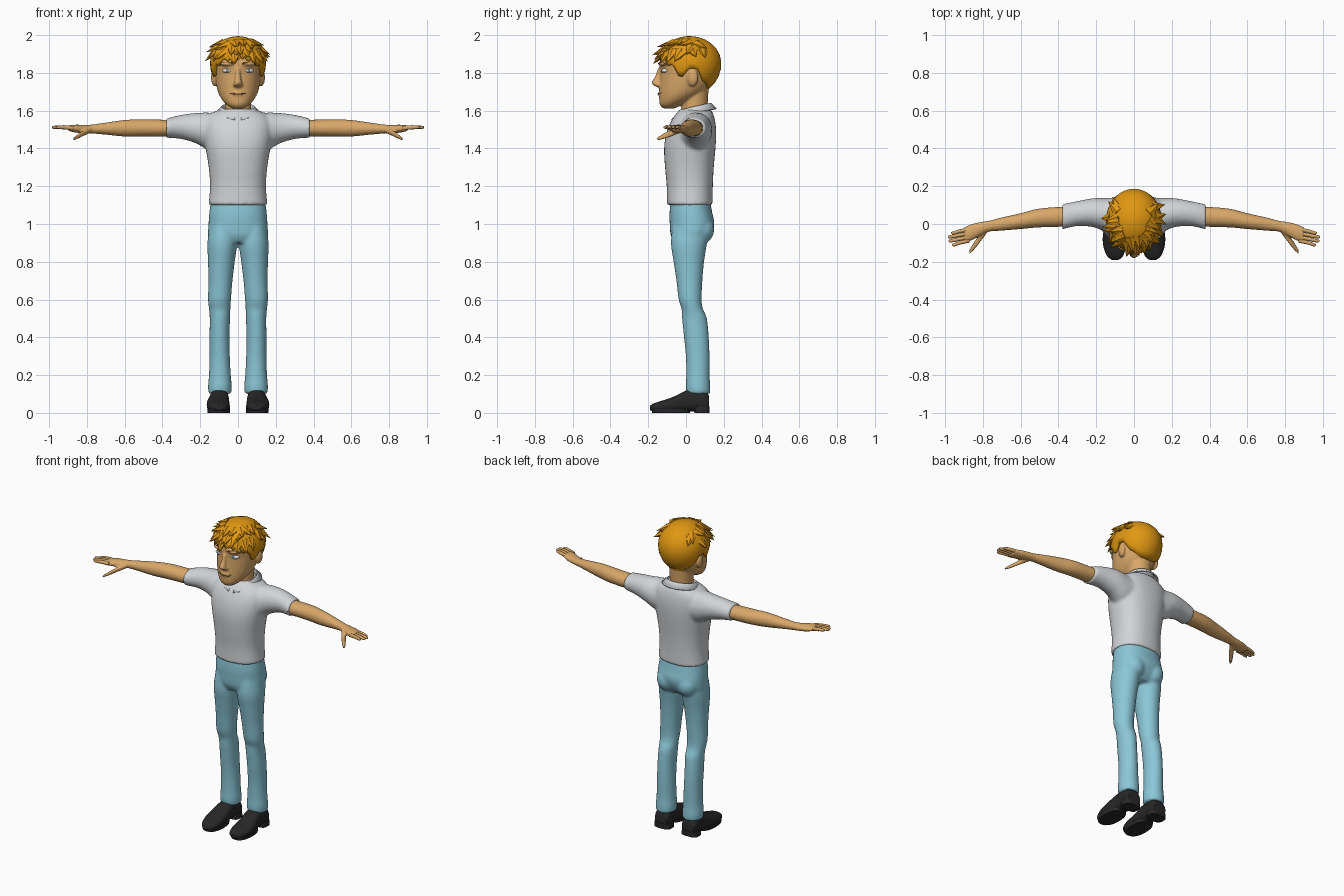
import bpy, bmesh, math, random
from mathutils import Vector, Matrix

random.seed(4)
cube = bpy.data.objects.get("Cube")
if cube:
    bpy.data.objects.remove(cube, do_unlink=True)


def material(name, r, g, b):
    mat = bpy.data.materials.new(name)
    mat.use_nodes = True
    mat.diffuse_color = (r, g, b, 1)
    shader = next(n for n in mat.node_tree.nodes if n.type == 'BSDF_PRINCIPLED')
    shader.inputs["Base Color"].default_value = (r, g, b, 1)
    shader.inputs["Roughness"].default_value = 0.8
    return mat


SKIN = material("skin", .69, .39, .14)
HAIR = material("orange hair", .74, .31, .006)
SHIRT = material("pale grey shirt", .64, .66, .68)
TROUSERS = material("light blue trousers", .26, .57, .68)
SHOES = material("black leather", .02, .02, .02)
WHITE = material("eye white", .8, .8, .8)
IRIS = material("grey iris", .2, .27, .33)
BROWN = material("brown brow", .3, .13, .03)
LIP = material("lip line", .33, .14, .06)


def spline(a, b, c, d, t):
    """Smooth interpolation between b and c."""
    return [q + .5 * t * (r - p + t * (2 * p - 5 * q + 4 * r - s + t * (3 * (q - r) + s - p)))
            for p, q, r, s in zip(a, b, c, d)]


def loft(bm, axis, rings, side=1, power=2.0, count=28, steps=4):
    """Closed tube along an axis; a ring is (position, centre, centre, radius, radius)."""
    dense = []
    for i in range(len(rings) - 1):
        quad = (rings[max(i - 1, 0)], rings[i], rings[i + 1], rings[min(i + 2, len(rings) - 1)])
        dense += [spline(*quad, k / steps) for k in range(steps)]
    dense.append(rings[-1])
    others = [k for k in range(3) if k != axis]
    loops = []
    for pos, cu, cv, ru, rv in dense:
        loop = []
        for k in range(count):
            angle = math.tau * k / count
            co = [0, 0, 0]
            co[axis] = pos
            for index, centre, radius, w in zip(others, (cu, cv), (ru, rv),
                                                (math.cos(angle), math.sin(angle))):
                co[index] = centre + radius * math.copysign(abs(w) ** (2 / power), w)
            loop.append(bm.verts.new((co[0] * side, co[1], co[2])))
        loops.append(loop)
    for low, high in zip(loops, loops[1:]):
        for k in range(count):
            n = (k + 1) % count
            bm.faces.new((low[k], low[n], high[n], high[k]))
    bm.faces.new(loops[0])
    bm.faces.new(loops[-1])


def ball(bm, centre, size, turn=0):
    matrix = Matrix.Translation(centre) @ Matrix.Rotation(turn, 4, 'Z') @ Matrix.Diagonal((*size, 1))
    bmesh.ops.create_uvsphere(bm, u_segments=20, v_segments=12, radius=1, matrix=matrix)


def finish(name, bm, mat, voxel=0, smooth=0, sharp=60):
    """Turn a bmesh into an object, optionally fusing its shells."""
    bmesh.ops.recalc_face_normals(bm, faces=bm.faces)
    mesh = bpy.data.meshes.new(name)
    bm.to_mesh(mesh)
    bm.free()
    mesh.materials.append(mat)
    mesh.shade_smooth()
    obj = bpy.data.objects.new(name, mesh)
    bpy.context.collection.objects.link(obj)
    if voxel:
        fuse = obj.modifiers.new("fuse", 'REMESH')
        fuse.mode = 'VOXEL'
        fuse.voxel_size = voxel
        fuse.use_smooth_shade = True
        soften = obj.modifiers.new("soften", 'SMOOTH')
        soften.iterations = smooth
    else:
        mesh.set_sharp_from_angle(angle=math.radians(sharp))
    return obj


def line(name, points, depth, mat):
    curve = bpy.data.curves.new(name, 'CURVE')
    curve.dimensions = '3D'
    curve.bevel_depth = depth
    path = curve.splines.new('NURBS')
    path.points.add(len(points) - 1)
    for point, co in zip(path.points, points):
        point.co = (*co, 1)
    path.use_endpoint_u = True
    path.order_u = 3
    curve.materials.append(mat)
    bpy.context.collection.objects.link(bpy.data.objects.new(name, curve))


# Shirt body and sleeves
bm = bmesh.new()
loft(bm, 2, [(1.1, 0, .02, .156, .121), (1.2, 0, .02, .148, .122), (1.3, 0, .018, .155, .129),
             (1.4, 0, .02, .171, .136), (1.48, 0, .028, .183, .132), (1.54, 0, .037, .18, .118),
             (1.58, 0, .045, .15, .1), (1.61, 0, .05, .09, .08)], power=2.3, count=40)
for side in (1, -1):
    loft(bm, 0, [(.06, .05, 1.49, .09, .09), (.15, .05, 1.49, .088, .1), (.22, .06, 1.507, .076, .081),
                 (.3, .055, 1.514, .066, .064), (.38, .038, 1.508, .067, .051)], side)
finish("shirt", bm, SHIRT, .009, 5)

# Folded collar, open at the front
bm = bmesh.new()
rows = []
for k in range(33):
    angle = math.radians(8 + 344 * k / 32)
    front = math.cos(angle)
    tip = max(0, front) ** 4
    rows.append([bm.verts.new((r * math.sin(angle), .042 - r * front * 1.02, z))
                 for r, z in ((.077, 1.585 - .012 * front), (.088, 1.622 - .02 * front - .02 * tip),
                              (.118, 1.592 - .02 * front - .02 * tip))])
for a, b in zip(rows, rows[1:]):
    for k in range(2):
        bm.faces.new((a[k], b[k], b[k + 1], a[k + 1]))
collar = finish("collar", bm, SHIRT)
collar.modifiers.new("cloth", 'SOLIDIFY').thickness = .007

# Trousers
bm = bmesh.new()
loft(bm, 2, [(.9, 0, .02, .125, .08), (.94, 0, .025, .157, .106), (1.0, 0, .032, .156, .118),
             (1.06, 0, .026, .152, .113), (1.15, 0, .022, .14, .1)], power=2.3, count=40)
for side in (1, -1):
    loft(bm, 2, [(.1, .096, .066, .06, .063), (.14, .096, .064, .063, .065), (.2, .096, .063, .058, .062),
                 (.3, .097, .062, .054, .063), (.4, .098, .055, .053, .066), (.5, .096, .045, .054, .066),
                 (.55, .097, .033, .057, .057), (.6, .098, .022, .061, .061), (.7, .093, .018, .064, .069),
                 (.8, .088, .015, .071, .081), (.9, .083, .016, .079, .096), (1, .08, .03, .07, .1)], side)
    ball(bm, (side * .07, .08, .97), (.07, .07, .075))
finish("trousers", bm, TROUSERS, .009, 5)

# Shoes with soles and heels
for side, label in ((1, "left"), (-1, "right")):
    bm = bmesh.new()
    loft(bm, 1, [(-.19, .1, .026, .018, .012), (-.17, .1, .03, .042, .021), (-.12, .103, .036, .059, .031),
                 (-.06, .105, .046, .06, .042), (0, .1, .062, .053, .056), (.05, .1, .066, .05, .06),
                 (.1, .098, .062, .05, .056), (.122, .098, .05, .042, .04)], side, 2.5)
    loft(bm, 2, [(0, .103, -.08, .058, .1), (.02, .103, -.08, .06, .103)], side, 2.4)
    loft(bm, 2, [(0, .098, .085, .056, .04), (.035, .098, .085, .054, .04)], side, 3.5)
    finish(label + "_shoe", bm, SHOES, sharp=50)

# Arms, palms and thumbs, then the fingers
for side, label in ((1, "left"), (-1, "right")):
    bm = bmesh.new()
    loft(bm, 0, [(.34, .04, 1.507, .054, .044), (.5, .032, 1.508, .05, .046), (.6, .015, 1.507, .042, .044),
                 (.7, 0, 1.505, .035, .032), (.77, -.012, 1.503, .029, .024), (.81, -.024, 1.503, .035, .022),
                 (.86, -.044, 1.505, .044, .021), (.9, -.057, 1.508, .04, .014)], side)
    loft(bm, 0, [(.78, -.03, 1.497, .02, .014), (.82, -.08, 1.48, .023, .015),
                 (.85, -.12, 1.462, .021, .012), (.872, -.148, 1.45, .012, .007)], side)
    finish(label + "_arm", bm, SKIN, .006, 4)
    bm = bmesh.new()
    for k, reach in enumerate((.968, .986, .982, .964)):
        y, y_tip = -.028 - .02 * k, -.047 - .021 * k
        loft(bm, 0, [(.87, y, 1.508, .0105, .011), (.92, (y + y_tip) / 2, 1.512, .01, .011),
                     (reach - .012, y_tip, 1.512, .009, .008), (reach, y_tip, 1.511, .004, .004)], side, count=12)
    finish(label + "_fingers", bm, SKIN)

# Head with neck, nose, ears, brow ridge, lips and chin
bm = bmesh.new()
loft(bm, 2, [(1.612, 0, -.09, .03, .03), (1.63, 0, -.08, .058, .058), (1.66, 0, -.05, .086, .092),
             (1.7, 0, -.02, .106, .122), (1.75, 0, 0, .117, .14), (1.8, 0, .01, .122, .148),
             (1.86, 0, .015, .124, .155), (1.92, 0, .015, .105, .13), (1.96, 0, .015, .07, .085),
             (1.975, 0, .015, .035, .04)], count=40)
loft(bm, 2, [(1.55, 0, .045, .075, .075), (1.62, 0, .045, .07, .07), (1.72, 0, .045, .075, .075)])
loft(bm, 2, [(1.722, 0, -.135, .014, .012), (1.735, 0, -.148, .026, .024), (1.75, 0, -.153, .021, .029),
             (1.78, 0, -.146, .014, .019), (1.825, 0, -.136, .011, .012)], count=16)
ball(bm, (0, -.131, 1.69), (.036, .018, .015))
ball(bm, (0, -.108, 1.64), (.038, .032, .025))
for side in (1, -1):
    ball(bm, (side * .122, .035, 1.775), (.02, .03, .047), side * -.3)
    ball(bm, (side * .05, -.117, 1.848), (.045, .027, .012), side * .3)
finish("head", bm, SKIN, .006, 4)

# Eyes, brows and mouth
for side, label in ((1, "left"), (-1, "right")):
    for part, mat, y, size in (("_eye", WHITE, -.113, (.029, .017, .012)),
                               ("_iris", IRIS, -.126, (.009, .006, .01))):
        bm = bmesh.new()
        ball(bm, (side * .056, y, 1.812), size, side * .35)
        finish(label + part, bm, mat)
    line(label + "_brow", [(side * x, y, z) for x, y, z in
                           ((.022, -.144, 1.848), (.055, -.139, 1.862), (.094, -.106, 1.848))], .004, BROWN)
line("mouth", [(-.042, -.133, 1.692), (-.02, -.148, 1.689), (.02, -.148, 1.689), (.042, -.133, 1.692)], .003, LIP)

# Hair cap: each column runs from the crown to the hairline
HAIRLINE = [(0, 1.3), (35, 1.4), (58, 1.65), (75, 2.0), (90, 1.72), (105, 1.75),
            (120, 2.15), (150, 2.45), (181, 2.5)]


def hairline(degrees):
    for (a, low), (b, high) in zip(HAIRLINE, HAIRLINE[1:]):
        if a <= degrees < b:
            return low + (high - low) * (degrees - a) / (b - a)


def on_scalp(azimuth, polar, grow=1.0):
    flat = math.sin(polar) * grow
    drop = .145 if polar < math.pi / 2 else .17
    return Vector((.148 * flat * math.sin(azimuth), .02 - .167 * flat * math.cos(azimuth),
                   1.85 + drop * grow * math.cos(polar)))


bm = bmesh.new()
crown = bm.verts.new(on_scalp(0, 0))
columns, rows = 48, 10
grid = []
for c in range(columns):
    azimuth = math.tau * c / columns
    degrees = abs((math.degrees(azimuth) + 180) % 360 - 180)
    limit = hairline(degrees) + (.13 if c % 3 == 0 and degrees < 70 else 0)
    grid.append([bm.verts.new(on_scalp(azimuth, limit * r / rows)) for r in range(1, rows + 1)])
for a, b in zip(grid, grid[1:] + grid[:1]):
    bm.faces.new((crown, a[0], b[0]))
    for r in range(rows - 1):
        bm.faces.new((a[r], a[r + 1], b[r + 1], b[r]))
cap = finish("hair_cap", bm, HAIR)
thick = cap.modifiers.new("thickness", 'SOLIDIFY')
thick.thickness = .028
thick.offset = -1

# Swept tufts over the fringe, sides and crown
bm = bmesh.new()
for low, high, lift, length, span, amount in ((1.0, 1.2, .3, .085, 65, 12), (.55, .9, .42, .09, 110, 18),
                                              (.7, 1.2, .5, .075, 120, 10)):
    for k in range(amount):
        azimuth = math.radians(span * (2 * k / (amount - 1) - 1) + random.uniform(-5, 5))
        polar = random.uniform(low, high)
        start = on_scalp(azimuth, polar, .93)
        outward = (start - Vector((0, .02, 1.85))).normalized()
        down = (on_scalp(azimuth, polar + .1) - on_scalp(azimuth, polar)).normalized()
        sweep = outward.cross(down) * random.uniform(-.7, .4)
        way = (down + outward * lift + sweep).normalized()
        across = way.cross(outward).normalized()
        turn = Matrix((across, way.cross(across), way)).transposed().to_4x4()
        size = length * random.uniform(.8, 1.1)
        bmesh.ops.create_cone(bm, cap_ends=True, segments=6, radius1=.034, radius2=0, depth=size,
                              matrix=Matrix.Translation(start + way * size * .45) @ turn
                              @ Matrix.Diagonal((1, .6, 1, 1)))
for v in bm.verts:
    v.co.z = min(v.co.z, 2)
finish("hair_tufts", bm, HAIR, sharp=35)
